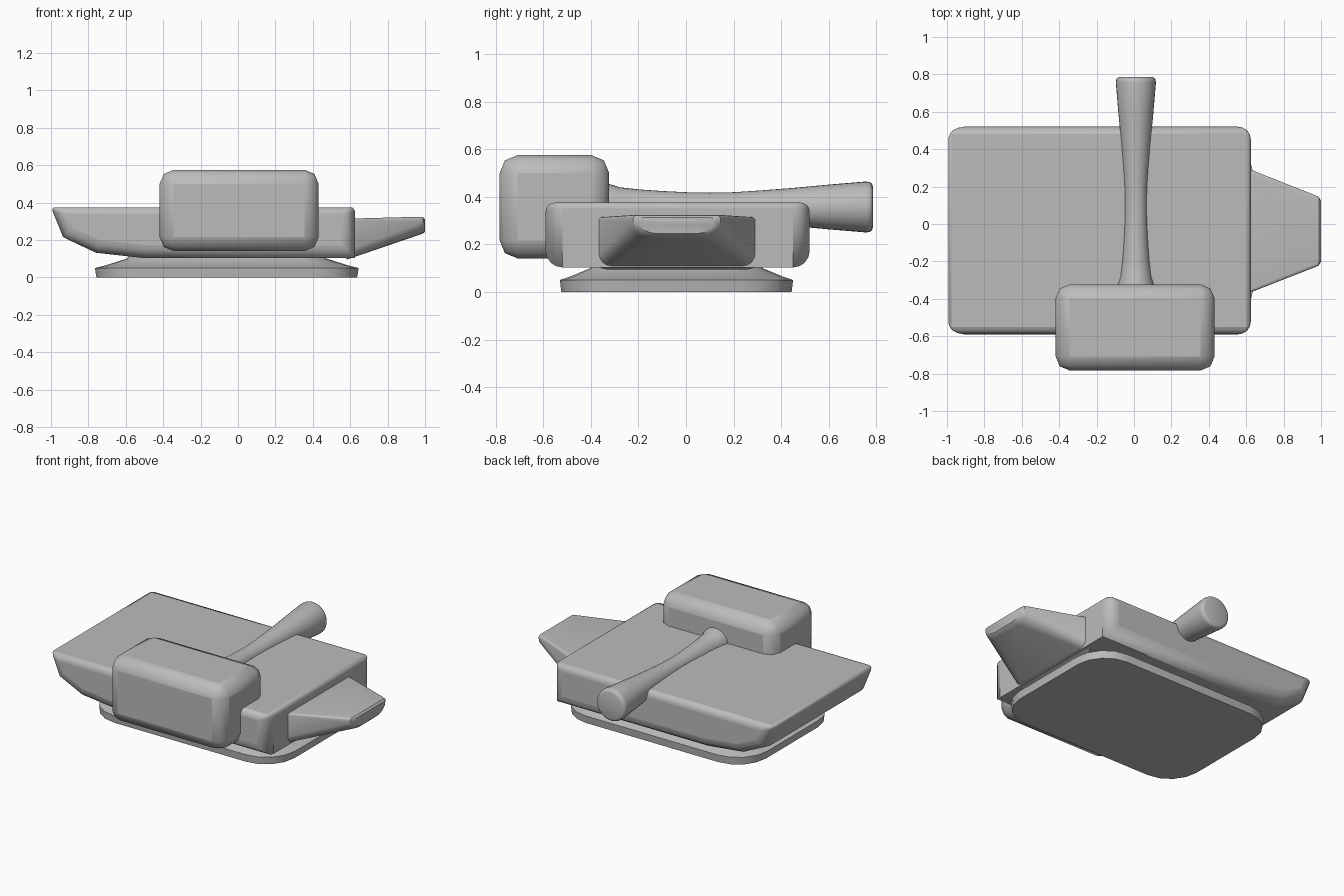
import bpy, bmesh, math

if "Cube" in bpy.data.objects:
    bpy.data.objects.remove(bpy.data.objects["Cube"])

steel = bpy.data.materials.new("grey_steel")
steel.diffuse_color = (0.5, 0.5, 0.5, 1)
steel.use_nodes = True
steel.node_tree.nodes["Principled BSDF"].inputs["Base Color"].default_value = steel.diffuse_color


def make(name, bm):
    bmesh.ops.recalc_face_normals(bm, faces=bm.faces)
    me = bpy.data.meshes.new(name)
    bm.to_mesh(me)
    bm.free()
    ob = bpy.data.objects.new(name, me)
    bpy.context.collection.objects.link(ob)
    me.materials.append(steel)
    return ob


def smooth(ob, angle=32):
    bpy.ops.object.select_all(action='DESELECT')
    ob.select_set(True)
    bpy.context.view_layer.objects.active = ob
    bpy.ops.object.shade_smooth_by_angle(angle=math.radians(angle))


def loft(name, rings):
    """Skin closed rings of equal length and cap both ends."""
    bm = bmesh.new()
    rows = [[bm.verts.new(p) for p in ring] for ring in rings]
    n = len(rows[0])
    for a, b in zip(rows, rows[1:]):
        for i in range(n):
            j = (i + 1) % n
            bm.faces.new((a[i], a[j], b[j], b[i]))
    bm.faces.new(rows[0])
    bm.faces.new(rows[-1])
    return make(name, bm)


def rounded_rect(u0, u1, v0, v1, corners, seg):
    """corners: (ru, rv) radii starting at the max u, max v corner, going round."""
    pts = []
    spots = ((u1, v1, 1, 1), (u0, v1, -1, 1), (u0, v0, -1, -1), (u1, v0, 1, -1))
    for q, ((u, v, su, sv), (ru, rv)) in enumerate(zip(spots, corners)):
        for k in range(seg + 1):
            a = math.pi / 2 * (q + k / seg)
            pts.append((u - su * ru + ru * math.cos(a), v - sv * rv + rv * math.sin(a)))
    return pts


# Anvil body: side profile drawn out across y, with weighted rounding
profile = [(-1.0, 0.375), (-0.935, 0.215), (-0.76, 0.132), (-0.5, 0.103),
           (0.625, 0.103), (0.625, 0.375)]
bm = bmesh.new()
caps = [[bm.verts.new((x, y, z)) for x, z in profile] for y in (-0.59, 0.52)]
bm.faces.new(caps[0])
bm.faces.new(caps[1])
for i in range(6):
    j = (i + 1) % 6
    bm.faces.new((caps[0][i], caps[0][j], caps[1][j], caps[1][i]))
weight = bm.edges.layers.float.new("bevel_weight_edge")
for e in bm.edges:
    a, b = (v.co for v in e.verts)
    top = min(a.z, b.z) > 0.37
    if abs(a.y - b.y) < 0.01:
        e[weight] = 0.55 if top else 1.0
    else:
        e[weight] = 0.35 if top else 0.0
body = make("anvil_body", bm)
mod = body.modifiers.new("rounding", 'BEVEL')
mod.limit_method = 'WEIGHT'
mod.width = 0.07
mod.segments = 4
smooth(body)

# Horn: tapering rounded sections toward +x
sections = [(0.58, -0.385, 0.31, 0.095, 0.313, 0.05, 0.05),
            (0.625, -0.365, 0.29, 0.11, 0.315, 0.05, 0.05),
            (0.965, -0.232, 0.155, 0.226, 0.324, 0.09, 0.065),
            (0.988, -0.222, 0.145, 0.234, 0.322, 0.09, 0.065),
            (1.0, -0.2, 0.122, 0.245, 0.312, 0.08, 0.055)]
rings = []
for x, y0, y1, z0, z1, ry, rz in sections:
    t = (0.02, 0.012)
    pts = rounded_rect(y0, y1, z0, z1, (t, t, (ry, rz), (ry, rz)), 4)
    rings.append([(x, y, z) for y, z in pts])
smooth(loft("anvil_horn", rings))

# Foot: rounded plate that slopes in under the body
rings = []
for z, inset, r in ((0, 0.008, 0.21), (0.05, 0, 0.22), (0.064, 0.055, 0.19),
                    (0.1, 0.17, 0.13), (0.13, 0.2, 0.12)):
    pts = rounded_rect(-0.765 + inset, 0.645 - inset, -0.53 + inset * 0.75,
                       0.45 - inset * 0.75, ((r, r),) * 4, 4)
    rings.append([(x, y, z) for x, y in pts])
smooth(loft("anvil_foot", rings))

# Hammer head: block with broad two-step bevels
bm = bmesh.new()
bmesh.ops.create_cube(bm, size=1)
for v in bm.verts:
    v.co = (0.006 + v.co.x * 0.85, -0.553 + v.co.y * 0.46, 0.358 + v.co.z * 0.434)
head = make("hammer_head", bm)
mod = head.modifiers.new("bevel", 'BEVEL')
mod.width = 0.075
mod.segments = 2
smooth(head)

# Handle: round waisted grip running back from the head
grip = [(-0.42, 0.1), (-0.32, 0.096), (-0.28, 0.083), (-0.2, 0.074), (-0.1, 0.067),
        (0.0, 0.062), (0.1, 0.06), (0.2, 0.062), (0.32, 0.07), (0.45, 0.08),
        (0.6, 0.094), (0.755, 0.107), (0.772, 0.105), (0.781, 0.099), (0.785, 0.088)]
rings = [[(0.01 + r * math.cos(k * math.tau / 32), y, 0.357 + r * math.sin(k * math.tau / 32))
          for k in range(32)] for y, r in grip]
smooth(loft("hammer_handle", rings), 40)
